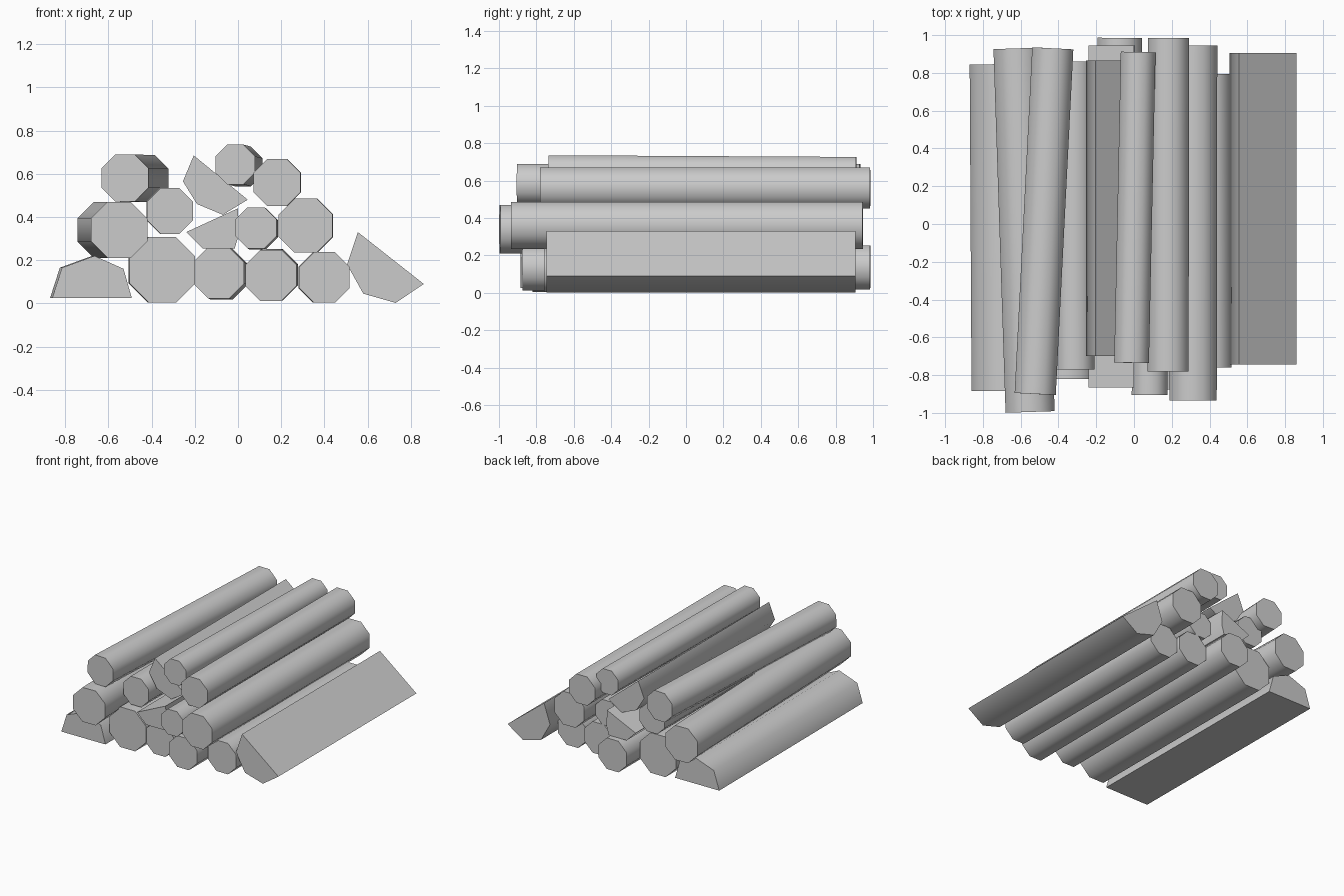
import bpy, bmesh, math
from mathutils import Vector

default = bpy.data.objects.get("Cube")
if default:
    bpy.data.objects.remove(default, do_unlink=True)

wood = bpy.data.materials.new("grey_wood")
wood.use_nodes = True
wood.diffuse_color = (0.6, 0.6, 0.6, 1)
wood.node_tree.nodes["Principled BSDF"].inputs["Base Color"].default_value = (0.6, 0.6, 0.6, 1)


def prism(name, profile, front, back):
    """Sweep a cross-section from front to back, with ends square to the axis."""
    front, back = Vector(front), Vector(back)
    axis = (back - front).normalized()
    right = Vector((1, 0, 0))
    right = (right - axis * right.dot(axis)).normalized()
    up = right.cross(axis)
    bm = bmesh.new()
    rings = [[bm.verts.new(end + right * a + up * b) for a, b in profile]
             for end in (front, back)]
    bm.faces.new(rings[0])
    bm.faces.new(rings[1][::-1])
    n = len(profile)
    for i in range(n):
        j = (i + 1) % n
        bm.faces.new((rings[0][i], rings[0][j], rings[1][j], rings[1][i]))
    bmesh.ops.recalc_face_normals(bm, faces=bm.faces[:])
    mesh = bpy.data.meshes.new(name)
    bm.to_mesh(mesh)
    bm.free()
    mesh.materials.append(wood)
    obj = bpy.data.objects.new(name, mesh)
    bpy.context.collection.objects.link(obj)
    bpy.ops.object.select_all(action='DESELECT')
    obj.select_set(True)
    bpy.context.view_layer.objects.active = obj
    bpy.ops.object.shade_smooth_by_angle(angle=math.radians(55))


def log(name, half_width, front, back, turn=0):
    """Eight-sided round log; half_width is measured to the flats."""
    r = half_width / math.cos(math.pi / 8)
    angles = [math.radians(turn) + math.pi / 8 + i * math.pi / 4 for i in range(8)]
    prism(name, [(r * math.cos(a), r * math.sin(a)) for a in angles], front, back)


def split_log(name, profile, y_front, y_back, shift=0):
    """Split piece of a log, lying along y."""
    prism(name, profile, (0, y_front, 0), (shift, y_back, 0))


# Bottom row
split_log("split_log_bottom_right",
          [(-.86, .025), (-.815, .165), (-.665, .22), (-.53, .16), (-.492, .025)],
          -.88, .85, -.01)
log("log_bottom_1", .152, (-.35, -.82, .155), (-.354, .84, .156))
log("log_bottom_2", .118, (-.09, -.81, .141), (-.075, .985, .135))
log("log_bottom_3", .118, (.152, -.875, .13), (.16, .82, .133))
log("log_bottom_4", .117, (.4, -.76, .12), (.396, .795, .12))
split_log("split_log_bottom_left",
          [(.555, .33), (.86, .09), (.73, .002), (.58, .045), (.505, .18)],
          -.745, .905)

# Middle row
log("log_middle_1", .13, (-.55, -.995, .34), (-.614, .93, .34))
log("log_middle_2", .106, (-.315, -.77, .428), (-.318, .86, .428))
split_log("split_log_middle",
          [(-.24, .33), (0, .44), (.004, .32), (-.015, .255), (-.165, .255)],
          -.865, .945)
log("log_middle_3", .095, (.083, -.905, .35), (.09, .82, .345))
log("log_middle_4", .125, (.313, -.935, .36), (.316, .945, .36))

# Top row
log("log_top_1", .109, (-.523, -.9, .58), (-.43, .93, .578))
split_log("split_log_top",
          [(-.205, .685), (.045, .48), (-.07, .41), (-.19, .46), (-.255, .565)],
          -.7, .865)
log("log_top_2", .092, (-.013, -.735, .643), (.022, .91, .634))
log("log_top_3", .109, (.18, -.78, .56), (.183, .985, .56))
